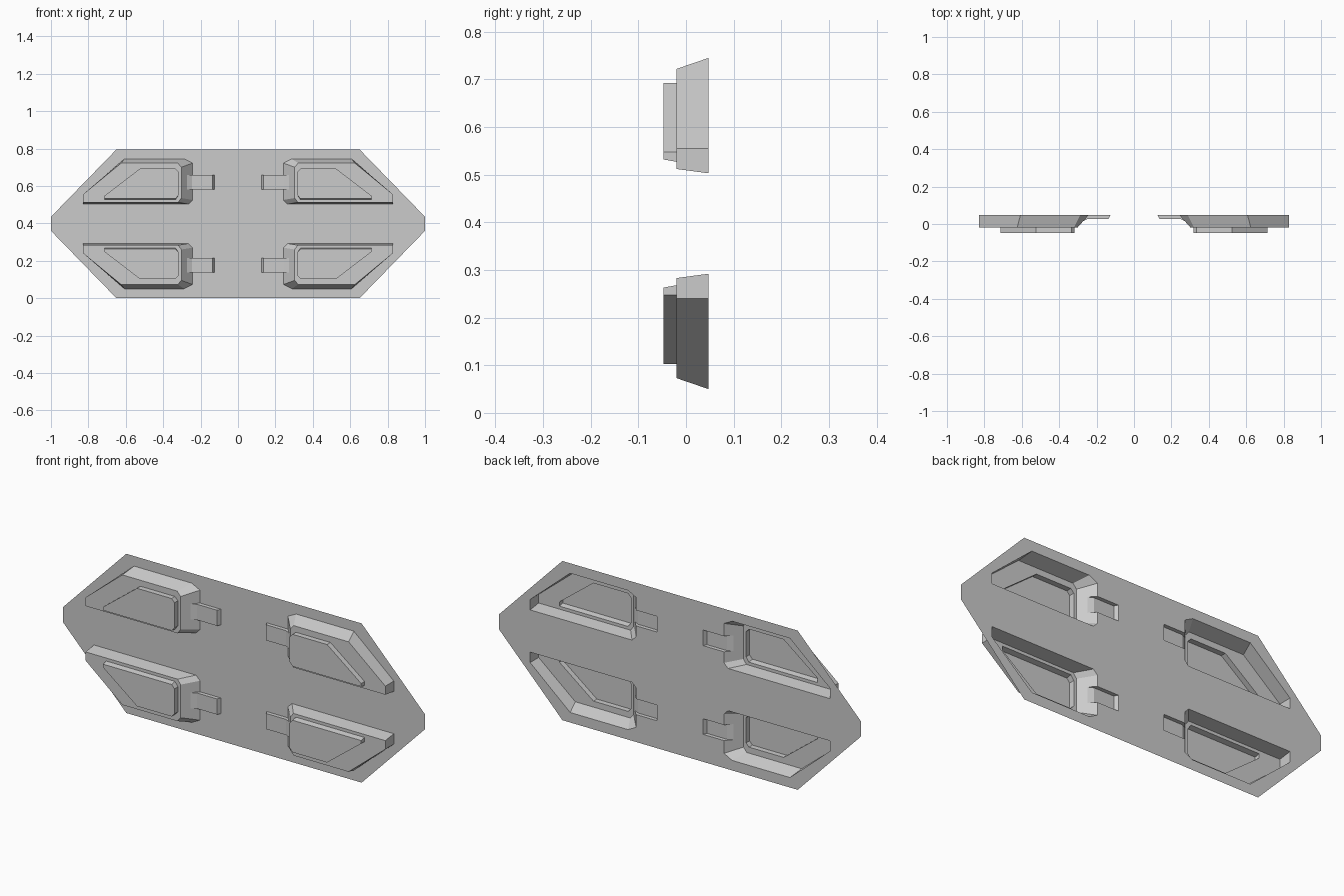
import bpy, bmesh
from mathutils import Vector

cube = bpy.data.objects.get("Cube")
if cube:
    bpy.data.objects.remove(cube, do_unlink=True)

grey = bpy.data.materials.new("light_grey")
grey.use_nodes = True
COLOUR = (0.6, 0.6, 0.6, 1)
grey.diffuse_color = COLOUR
grey.node_tree.nodes["Principled BSDF"].inputs["Base Color"].default_value = COLOUR

MID = 0.3975                        # height of the horizontal mirror line
BACK, FACE, FRONT = 0.047, -0.02, -0.047
CLIP_LOW, CLIP_TOP = 0.58, 0.658

# Matching outlines (x, z) of the upper left pod, from the back rim to the raised pad
RIM = [(.243, .525), (.243, .722), (.288, .745), (.607, .745), (.828, .555), (.828, .503), (.265, .503)]
SHOULDER = [(.303, .535), (.303, .70), (.322, .722), (.625, .722), (.828, .555), (.828, .512), (.32, .512)]
PAD_BASE = [(.318, .55), (.318, .675), (.334, .692), (.525, .692), (.713, .548), (.713, .527), (.334, .527)]
PAD_TOP = [(.318, .55), (.318, .675), (.334, .692), (.525, .692), (.713, .548), (.713, .532), (.334, .532)]
# Clip section (x, y), ending on the sloped inner wall of the pod
CLIP = [(.126, BACK), (.136, .028), (.245, .028), (.272, .015)]


def finish(bm, name):
    """Turn the shell to face the front and make it an object."""
    bmesh.ops.remove_doubles(bm, verts=bm.verts, dist=0.0005)
    bmesh.ops.recalc_face_normals(bm, faces=bm.faces)
    bm.normal_update()
    if sum(f.normal.y * f.calc_area() for f in bm.faces) > 0:
        bmesh.ops.reverse_faces(bm, faces=bm.faces)
    mesh = bpy.data.meshes.new(name)
    bm.to_mesh(mesh)
    bm.free()
    mesh.materials.append(grey)
    bpy.context.collection.objects.link(bpy.data.objects.new(name, mesh))


def place(x, y, z, sx, sz):
    return Vector((sx * x, y, MID + sz * (z - MID)))


def pod(name, sx, sz):
    bm = bmesh.new()

    def face(points):
        bm.faces.new([bm.verts.new(place(*p, sx, sz)) for p in points])

    # Sloped rim, shoulder step and raised pad; the inner rim wall is made apart
    rings = [[(x, y, z) for x, z in outline] for outline, y in
             ((RIM, BACK), (SHOULDER, FACE), (PAD_BASE, FACE), (PAD_TOP, FRONT))]
    for level, (a, b) in enumerate(zip(rings, rings[1:])):
        for i in range(len(a)):
            if level or i:
                j = (i + 1) % len(a)
                face([a[i], a[j], b[j], b[i]])
    face(rings[-1])

    # Inner wall, notched where the clip opens into the pod
    joint = CLIP[-1]
    rim_x = RIM[0][0]
    notch = [(rim_x, BACK, CLIP_LOW), (*joint, CLIP_LOW), (*joint, CLIP_TOP), (rim_x, BACK, CLIP_TOP)]
    face([rings[0][0], *notch, rings[0][1], rings[1][1], rings[1][0]])

    # Hollow clip
    for (x0, y0), (x1, y1) in zip(CLIP, CLIP[1:]):
        face([(x0, y0, CLIP_LOW), (x1, y1, CLIP_LOW), (x1, y1, CLIP_TOP), (x0, y0, CLIP_TOP)])
    for z in (CLIP_LOW, CLIP_TOP):
        face([(x, y, z) for x, y in CLIP + [(rim_x, BACK)]])
    finish(bm, name)


# Back panel with an opening behind every pod
panel = bmesh.new()


def outline(points):
    verts = [panel.verts.new(p) for p in points]
    for a, b in zip(verts, verts[1:] + verts[:1]):
        panel.edges.new((a, b))


corners = [(.65, 0), (1, .36), (1, .435), (.65, 2 * MID)]
outline([(x, BACK, z) for x, z in corners] + [(-x, BACK, z) for x, z in reversed(corners)])
end_x = CLIP[0][0]
opening = [RIM[0], (RIM[0][0], CLIP_LOW), (end_x, CLIP_LOW), (end_x, CLIP_TOP), (RIM[0][0], CLIP_TOP)] + RIM[1:]

for sx, side in ((1, "left"), (-1, "right")):
    for sz, level in ((1, "upper"), (-1, "lower")):
        pod(f"{level}_{side}_pod", sx, sz)
        outline([place(x, BACK, z, sx, sz) for x, z in opening])

bmesh.ops.triangle_fill(panel, use_beauty=True, use_dissolve=False, edges=panel.edges, normal=(0, -1, 0))
finish(panel, "back_panel")
